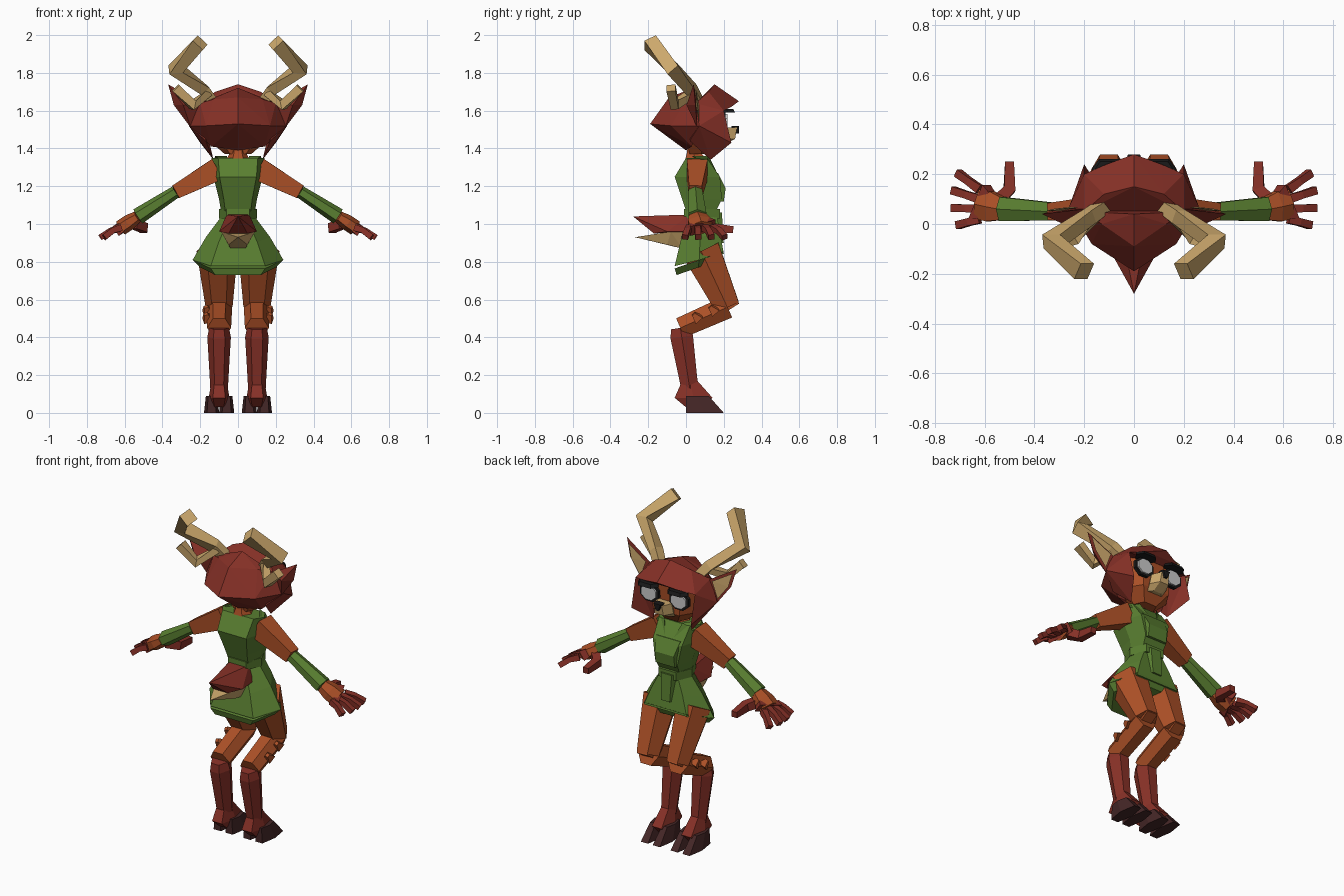
import bpy, bmesh, math
from mathutils import Vector

cube = bpy.data.objects.get("Cube")
if cube:
    bpy.data.objects.remove(cube)


def material(name, *rgb):
    mat = bpy.data.materials.new(name)
    mat.use_nodes = True
    mat.diffuse_color = (*rgb, 1)
    shader = next(n for n in mat.node_tree.nodes if n.type == 'BSDF_PRINCIPLED')
    shader.inputs["Base Color"].default_value = (*rgb, 1)
    return mat


red = material("red_brown", .24, .03, .02)
orange = material("orange_fur", .41, .08, .02)
green = material("leaf_green", .1, .21, .03)
tan = material("tan", .6, .39, .15)
dark = material("dark_hoof", .06, .02, .02)
grey = material("eye_grey", .6, .6, .6)
black = material("lash_black", .01, .01, .01)


def add_object(name, mat, bm):
    bmesh.ops.recalc_face_normals(bm, faces=bm.faces)
    mesh = bpy.data.meshes.new(name)
    bm.to_mesh(mesh)
    mesh.materials.append(mat)
    obj = bpy.data.objects.new(name, mesh)
    bpy.context.scene.collection.objects.link(obj)


def finish(name, mat, bm, pair):
    """Add the part, or a left part and its mirrored right twin."""
    add_object("left_" + name if pair else name, mat, bm)
    if pair:
        bmesh.ops.scale(bm, vec=(-1, 1, 1), verts=bm.verts)
        add_object("right_" + name, mat, bm)
    bm.free()


def bridge(name, mat, rings, pair):
    """Closed skin over a stack of matching outlines."""
    bm = bmesh.new()
    rings = [[bm.verts.new(point) for point in ring] for ring in rings]
    count = len(rings[0])
    for low, high in zip(rings, rings[1:]):
        for i in range(count):
            j = (i + 1) % count
            bm.faces.new((low[i], low[j], high[j], high[i]))
    bm.faces.new(rings[0])
    bm.faces.new(rings[-1])
    finish(name, mat, bm, pair)


def hull(name, mat, points, symmetric=False):
    """Faceted solid around a few corner points."""
    bm = bmesh.new()
    for x, y, z in points:
        bm.verts.new((x, y, z))
        if symmetric and x:
            bm.verts.new((-x, y, z))
    bmesh.ops.convex_hull(bm, input=bm.verts)
    loose = [vert for vert in bm.verts if not vert.link_faces]
    bmesh.ops.delete(bm, geom=loose, context='VERTS')
    finish(name, mat, bm, not symmetric)


def tube(name, mat, spots, radii, sides=4, flat=1, up=(0, 1, 0), pair=True):
    """Faceted limb through the spots; flat scales its width."""
    spots, rings = [Vector(spot) for spot in spots], []
    last = len(spots) - 1
    for i, (spot, radius) in enumerate(zip(spots, radii)):
        before, after = spots[max(i - 1, 0)], spots[min(i + 1, last)]
        along = (spot - before).normalized() + (after - spot).normalized()
        along.normalize()
        deep = Vector(up)
        deep = (deep - along * deep.dot(along)).normalized()
        wide = along.cross(deep) * flat
        reach = radius / math.cos(math.pi / sides)
        angles = [math.tau * (k + .5) / sides for k in range(sides)]
        rings.append([spot + (deep * math.cos(a) + wide * math.sin(a)) * reach
                      for a in angles])
    bridge(name, mat, rings, pair)


def block(name, mat, levels, flat=.6, tilt=0, x=0):
    """Six-sided block; each level is z, half width, back y and front y."""
    rings = []
    for z, half, back, front in levels:
        mid, corner = (back + front) / 2, half * flat
        outline = ((half, mid), (corner, front), (-corner, front),
                   (-half, mid), (-corner, back), (corner, back))
        rings.append([(x + across, y, z + tilt * (y - mid)) for across, y in outline])
    bridge(name, mat, rings, pair=x != 0)


# Tunic, belt and flared hem
block("tunic", green, [(1.07, .09, 0, .16), (1.13, .1, -.02, .19),
                       (1.25, .13, -.06, .18), (1.35, .14, 0, .11)], flat=.75)
block("belt", green, [(1.03, .1, -.01, .18), (1.08, .1, -.01, .18)])
block("skirt", green, [(.81, .24, -.06, .2), (.93, .17, -.03, .18),
                       (1.05, .08, 0, .16)], tilt=.25)
block("hem", green, [(.77, .2, -.05, .18), (.81, .24, -.06, .2)], tilt=.35)
block("chest_flap", green, [(1.12, .08, .1, .2), (1.19, .08, .1, .21),
                            (1.27, .1, .1, .17)], flat=.8)
block("belt_flap", green, [(.9, .05, .1, .2), (1.06, .06, .1, .19)])
hull("collar", green, [(.06, .12, 1.36), (.13, .1, 1.33), (.03, .16, 1.28),
                       (.12, .03, 1.36)])

# Neck, face and muzzle
tube("neck", orange, [(0, .05, 1.33), (0, .04, 1.38), (0, .05, 1.45)],
     [.06, .035, .035], sides=6, pair=False)
block("face", orange, [(1.37, .07, .02, .14), (1.44, .15, 0, .19), (1.62, .16, 0, .2)])
block("muzzle", tan, [(1.42, .05, .15, .2), (1.45, .06, .15, .26), (1.51, .05, .15, .27)],
      flat=.5)
block("nose", black, [(1.48, .01, .24, .28), (1.52, .03, .24, .28)], flat=.8)

# Eyes under heavy lids
eye, ahead = Vector((.1, .2, 1.54)), Vector((0, .01, 0))
for name, mat, size, depth in (("eye_rim", black, .055, 1), ("eye", grey, .043, 2)):
    tube(name, mat, [eye - ahead, eye + ahead * depth], [size, size],
         sides=8, flat=1.15, up=(0, 0, 1))
block("eyelid", black, [(1.59, .07, .18, .26), (1.61, .06, .18, .25)], x=eye.x)

# Hair: the cap, the fringe and the side locks share their corners
temple, cheek, brow = (.2, .05, 1.64), (.26, .07, 1.52), (.2, .2, 1.6)
hull("back_hair", red, [(0, -.19, 1.53), (0, -.09, 1.67), (0, .04, 1.72),
                        (.17, -.08, 1.52), (.13, 0, 1.66), temple, cheek,
                        (.14, .03, 1.41), (0, 0, 1.39)], symmetric=True)
hull("fringe", red, [(0, .28, 1.65), (.11, .24, 1.62), (0, .15, 1.74),
                     (.12, .12, 1.7), temple, brow], symmetric=True)
hull("side_lock", red, [temple, cheek, brow, (.2, .24, 1.43), (.13, .13, 1.34),
                        (.17, .02, 1.44)])

# Ears with pale insides
ear = [Vector(p) for p in ((.37, .04, 1.74), (.34, .05, 1.63),
                           (.25, .06, 1.51), (.2, .06, 1.64))]
middle = sum(ear, Vector()) / len(ear)
hull("ear", red, ear + [middle - ahead * 5])
hull("ear_inside", tan, [p.lerp(middle, .25) + ahead for p in ear] + [middle])

# Antlers
tube("antler", tan, [(.11, .08, 1.62), (.18, .03, 1.71), (.33, -.07, 1.82),
                     (.2, -.19, 1.96)], [.025, .028, .036, .036])
tube("antler_branch", tan, [(.16, .03, 1.69), (.24, -.06, 1.63), (.33, -.08, 1.72)],
     [.02, .024, .024])

# Arms
shoulder, elbow = Vector((.11, .06, 1.29)), Vector((.33, .05, 1.17))
wrist, knuckles = Vector((.53, .06, 1.04)), Vector((.62, .08, .98))
tube("upper_arm", orange, [shoulder, elbow], [.055, .034], flat=1.1)
tube("sleeve", green, [elbow, wrist], [.036, .048], sides=6, flat=.8)
tube("wrist", orange, [wrist, wrist.lerp(knuckles, .5), knuckles], [.045, .06, .06],
     sides=6, flat=.6)
tube("palm", red, [wrist.lerp(knuckles, .7), knuckles + ahead], [.06, .075], flat=.4)
for i, name in enumerate(("little", "ring", "middle", "index")):
    spread = i - 1.5
    root = knuckles + Vector((0, .04 * spread, 0))
    tip = knuckles + Vector((.11 - .01 * spread ** 2, .02 + .07 * spread, -.05))
    bend = root.lerp(tip, .5) + Vector((0, 0, .01))
    tube(name + "_finger", red, [root, bend, tip], [.018, .015, .016])
tube("thumb", red, [(.55, .09, 1), (.5, .14, .98), (.5, .25, .97)],
     [.025, .024, .018], up=(0, 0, 1))

# Legs with backward hocks
hip, knee = Vector((.11, .08, .86)), Vector((.1, .22, .56))
hock, ankle = Vector((.1, -.03, .45)), Vector((.1, .02, .13))
tube("thigh", orange, [hip, knee], [.1, .065], sides=6, flat=.95)
tube("shin", orange, [knee, hock], [.06, .055], sides=6)
tube("knee", orange, [knee.lerp(hip, .2) + ahead * 2, knee + ahead * 3], [.04, .035])
for share in (.25, .6):
    spot = knee.lerp(hock, share) + Vector((.06, 0, 0))
    tube("fur_tuft", orange, [spot, spot + Vector((.01, -.03, .03))], [.025, .01])
tube("lower_leg", red, [hock, hock.lerp(ankle, .15), hock.lerp(ankle, .7), ankle],
     [.05, .06, .05, .045], sides=6, flat=.9)
block("fetlock", red, [(.03, .04, 0, .1), (.08, .055, -.06, .14), (.17, .04, -.02, .06)],
      x=ankle.x)
for name, side in (("inner", -1), ("outer", 1)):
    block(name + "_hoof", dark, [(0, .04, 0, .2), (.09, .03, 0, .12)],
          x=ankle.x + .04 * side)

# Tail
hull("tail_top", red, [(0, -.28, 1.04), (.06, .02, 1.05), (.1, -.1, .96),
                       (.09, .02, .96), (.05, -.17, .95)], symmetric=True)
hull("tail_underside", tan, [(0, -.27, .93), (.09, -.08, .96), (.07, .02, .96),
                             (.05, -.1, .89), (.04, -.02, .87)], symmetric=True)
